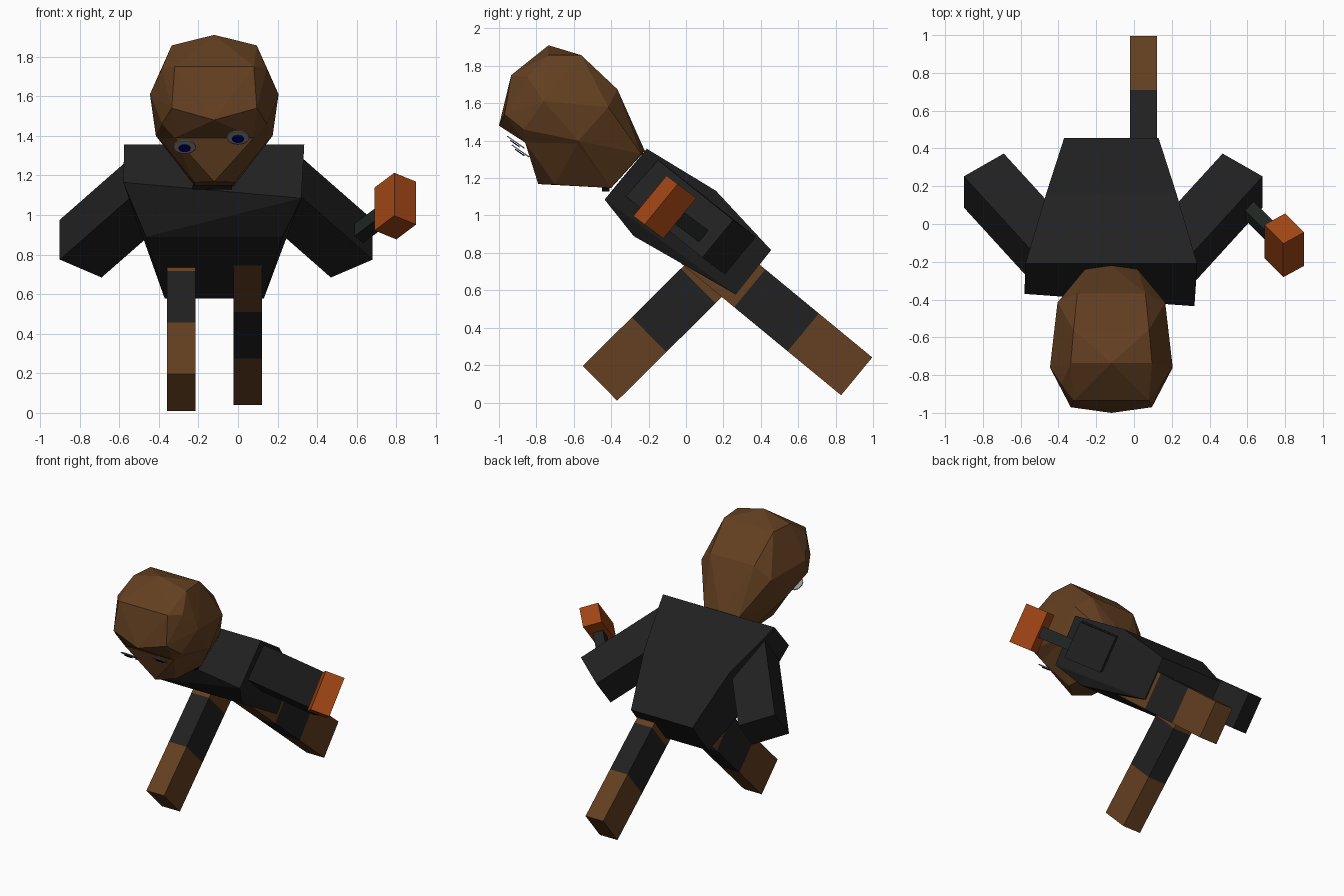
import bpy, bmesh, math
from mathutils import Vector as V

if "Cube" in bpy.data.objects:
    bpy.data.objects.remove(bpy.data.objects["Cube"])


def material(name, r, g, b):
    m = bpy.data.materials.new(name)
    m.diffuse_color = (r, g, b, 1)
    m.use_nodes = True
    m.node_tree.nodes["Principled BSDF"].inputs["Base Color"].default_value = m.diffuse_color
    return m


SKIN = material("brown", 0.125, 0.05, 0.015)
CLOTH = material("black_cloth", 0.015, 0.015, 0.015)
ORANGE = material("orange", 0.35, 0.06, 0.007)
GRIP = material("dark_grip", 0.014, 0.018, 0.016)
EYE = material("eye_grey", 0.3, 0.3, 0.3)
IRIS = material("iris_blue", 0.0, 0.0, 0.2)
BLACK = material("mouth_black", 0.002, 0.002, 0.002)


def hull(name, pts, mat):
    """Flat-faced convex solid around the points."""
    bm = bmesh.new()
    for p in pts:
        bm.verts.new(p)
    bmesh.ops.convex_hull(bm, input=bm.verts)
    bmesh.ops.delete(bm, geom=[v for v in bm.verts if not v.link_faces], context='VERTS')
    bmesh.ops.dissolve_limit(bm, angle_limit=math.radians(1), verts=bm.verts, edges=bm.edges)
    bmesh.ops.recalc_face_normals(bm, faces=bm.faces)
    me = bpy.data.meshes.new(name)
    bm.to_mesh(me)
    bm.free()
    me.materials.append(mat)
    ob = bpy.data.objects.new(name, me)
    bpy.context.collection.objects.link(ob)
    return ob


def box(name, c, a, b, d, mat):
    """Box from its centre and three half-edge vectors."""
    c, a, b, d = V(c), V(a), V(b), V(d)
    return hull(name, [c + i * a + j * b + k * d
                       for i in (-1, 1) for j in (-1, 1) for k in (-1, 1)], mat)


def mirrored(half, cx):
    return [(cx + s * x, y, z) for x, y, z in half for s in (-1, 1)]


# leaning torso with bent back and belly
torso = mirrored([(0.455, -0.21, 1.357), (0.345, 0.16, 1.132), (0.25, 0.455, 0.815),
                  (0.25, 0.267, 0.577), (0.345, -0.28, 0.89)], -0.12)
torso += [(-0.58, -0.37, 1.165), (0.32, -0.435, 1.085)]
hull("torso", torso, CLOTH)

# arms, swept back along the torso
N = V((0, 0.634, 0.773))
for side, s in (("left", -1), ("right", 1)):
    d = V((s * 0.58, 0.635, -0.508)).normalized()
    b = V((-s * 0.21, 0.12, -0.09)).normalized()
    end = V((-0.11 + s * 0.685, 0.23, 0.83))
    box(side + "_arm", end - d * 0.34, d * 0.34, b * 0.13, N * 0.13, CLOTH)

# striding legs, each in three bands counted up from the foot
LEGS = (("front_leg", -0.288, V((0, -0.46, 0.1025)), V((0, 0.71, 0.704))),
        ("rear_leg", 0.05, V((0, 0.9125, 0.14)), V((0, -0.772, 0.636))))
for name, x, foot, up in LEGS:
    across = V((0, -up.z, up.y)) * 0.131
    for i, (part, mat) in enumerate((("foot", SKIN), ("shin", CLOTH), ("thigh", SKIN))):
        c = foot + up * (0.37 * (i + 0.5))
        c.x = x
        box(name + "_" + part, c, up * 0.185, across, (0.072, 0, 0), mat)

# faceted skull and jaw
HX = -0.12
neck = [(0.14, -0.24, 1.33), (0.1, -0.40, 1.147)]
skull = neck + [(0, -0.22, 1.345), (0.18, -0.367, 1.675), (0.285, -0.415, 1.58),
                (0.2, -0.56, 1.857), (0, -0.735, 1.91), (0.215, -0.735, 1.857),
                (0.265, -0.85, 1.74), (0.325, -0.76, 1.61), (0.2, -0.935, 1.75),
                (0.215, -0.97, 1.54), (0, -1.0, 1.48), (0.265, -0.87, 1.46),
                (0.295, -0.575, 1.4), (0.2, -0.86, 1.39)]
jaw = neck + [(0.29, -0.575, 1.4), (0.2, -0.86, 1.39), (0, -0.79, 1.168), (0.1, -0.7, 1.165)]
hull("skull", mirrored(skull, HX), SKIN)
hull("jaw", mirrored(jaw, HX), SKIN)


# eyes: flat discs tilted under the brow
def disc(name, c, r, mat):
    bpy.ops.mesh.primitive_cylinder_add(vertices=16, radius=r, depth=0.006, location=c,
                                        rotation=(math.radians(-35), 0, 0))
    ob = bpy.context.object
    ob.name = name
    ob.data.materials.append(mat)


for side, c in (("left", V((-0.27, -0.885, 1.345))), ("right", V((0.0, -0.91, 1.392)))):
    disc(side + "_eye", c, 0.057, EYE)
    disc(side + "_iris", c + V((0, -0.004, -0.008)), 0.03, IRIS)

# mouth
box("mouth", (-0.13, -0.43, 1.14), (0.1, 0, 0), (0, 0.02, 0), (0, 0, 0.012), BLACK)

# hammer held in the right hand
head = V((0.795, -0.113, 1.045))
along, wide = V((0.1, -0.1, 0.075)), V((0.11, 0.06, -0.045))
box("hammer_head", head, along / 2, wide / 2, N * 0.14, ORANGE)
box("hammer_handle", head - along * 1.25, along * 0.8, wide * 0.27, N * 0.04, GRIP)
